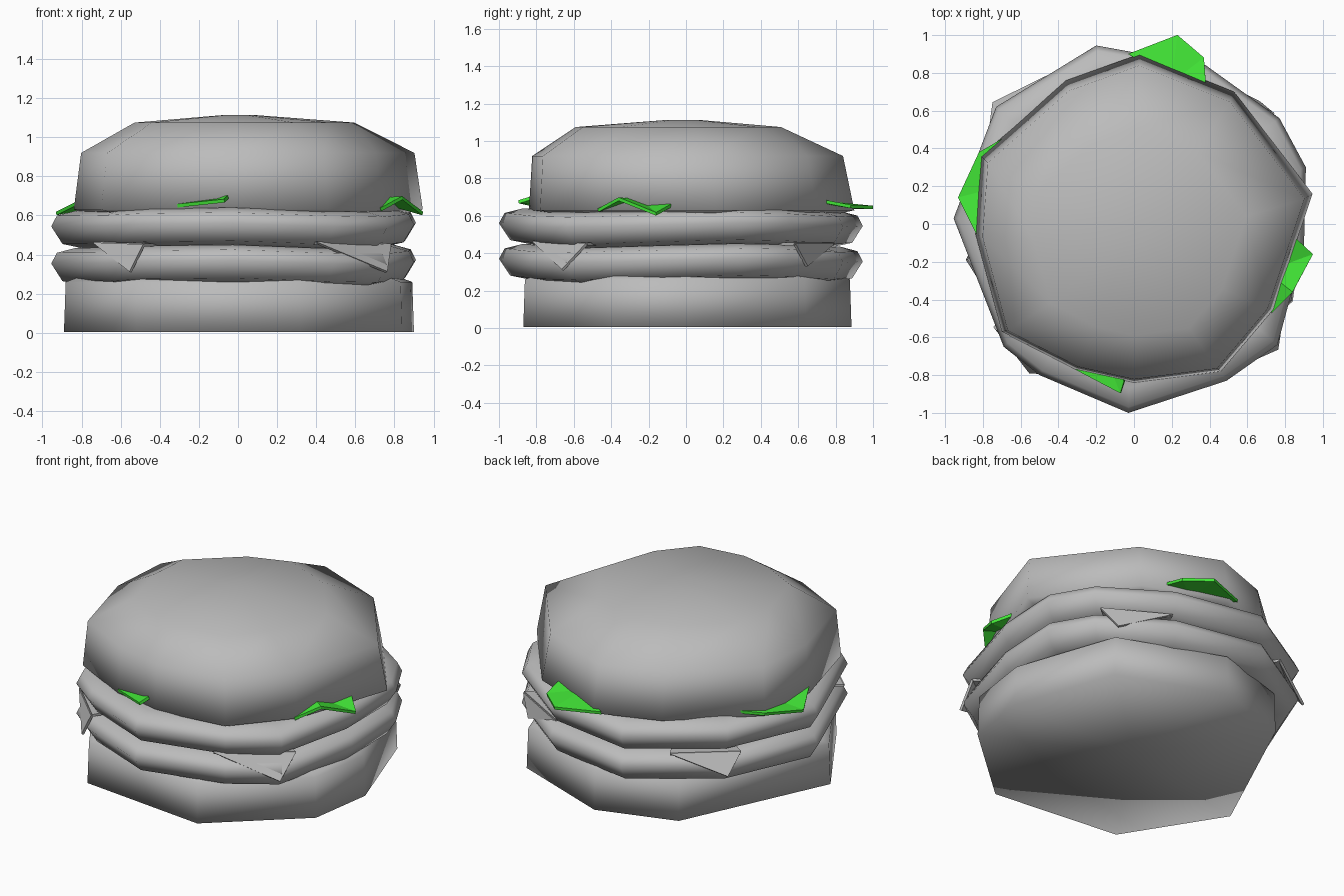
import bpy
import bmesh
from math import sin, atan2

cube = bpy.data.objects.get("Cube")
if cube:
    bpy.data.objects.remove(cube)


def material(name, color):
    m = bpy.data.materials.new(name)
    m.use_nodes = True
    m.diffuse_color = color
    m.node_tree.nodes["Principled BSDF"].inputs["Base Color"].default_value = color
    return m


GREY = material("plain grey", (0.5, 0.5, 0.5, 1))
GREEN = material("leaf green", (0.055, 0.8, 0.038, 1))


def finish(name, bm, mat, smooth):
    bmesh.ops.recalc_face_normals(bm, faces=bm.faces)
    for f in bm.faces:
        f.smooth = smooth
    mesh = bpy.data.meshes.new(name)
    bm.to_mesh(mesh)
    bm.free()
    mesh.materials.append(mat)
    obj = bpy.data.objects.new(name, mesh)
    bpy.context.collection.objects.link(obj)
    return obj


def loft(name, outline, rings, wave=0.0, phase=0.0):
    """Stack copies of an outline; each ring is (scale, y shift, height)."""
    bm = bmesh.new()
    loops = []
    for scale, shift, z in rings:
        loops.append([bm.verts.new((x * scale, y * scale + shift,
                                    z + wave * sin(3 * atan2(y, x) + phase)))
                      for x, y in outline])
    n = len(outline)
    for low, high in zip(loops, loops[1:]):
        for i in range(n):
            j = (i + 1) % n
            bm.faces.new((low[i], low[j], high[j], high[i]))
    # close both ends with a fan around a centre point
    for loop, (_, shift, z) in ((loops[0], rings[0]), (loops[-1], rings[-1])):
        centre = bm.verts.new((0, shift, z))
        for i in range(n):
            bm.faces.new((loop[i], loop[(i + 1) % n], centre))
    return finish(name, bm, GREY, True)


def slab(name, points, mat, thickness):
    """Thin folded sheet fanned out from its first point."""
    bm = bmesh.new()
    v = [bm.verts.new(p) for p in points]
    for a, b in zip(v[1:], v[2:]):
        bm.faces.new((v[0], a, b))
    obj = finish(name, bm, mat, False)
    mod = obj.modifiers.new("thickness", "SOLIDIFY")
    mod.thickness = thickness
    mod.offset = 0
    return obj


# Bottom bun
bottom_outline = [(-.52, -.78), (.32, -.87), (.84, -.41), (.9, 0), (.68, .64),
                  (.03, .885), (-.46, .73), (-.89, -.19)]
loft("bottom_bun", bottom_outline, [(1, 0, 0.005), (0.99, 0, 0.26), (0.9, 0, 0.29)])

# Two patties with the same rounded, uneven rim
patty_outline = [(-.03, -1), (.49, -.83), (.76, -.64), (.9, -.12), (.91, .3),
                 (.77, .56), (.38, .84), (-.2, .945), (-.73, .62), (-.955, .03),
                 (-.69, -.65), (-.5, -.8)]
for name, z in (("lower_patty", 0.25), ("upper_patty", 0.44)):
    loft(name, patty_outline,
         [(0.84, 0, z), (0.94, 0, z + 0.02), (1, 0, z + 0.11),
          (0.97, 0, z + 0.165), (0.87, 0, z + 0.19)],
         0.012, 0.6)

# Cheese slice corners folding down between the patties
cheese = {
    "front_right": [(-.74, -.54, .46), (-.55, -.785, .31), (-.48, -.79, .45)],
    "front_left": [(.4, -.82, .46), (.76, -.66, .31), (.78, -.53, .45)],
    "back_left": [(.74, .58, .45), (.66, .645, .33), (.37, .79, .45)],
    "back_right": [(-.44, .79, .45), (-.745, .64, .33), (-.76, .53, .45)],
}
for name, (a, tip, b) in cheese.items():
    slab("cheese_corner_" + name, [(0, 0, .45), a, b], GREY, 0.015)
    slab("cheese_tip_" + name, [a, tip, b], GREY, 0.015)

# Lettuce leaves poking out under the top bun
leaves = {
    "back": [(.2, .75, .67), (-.03, .9, .645), (.23, 1, .645), (.37, .88, .65), (.38, .75, .675)],
    "right": [(-.7, .2, .66), (-.7, .45, .66), (-.82, .38, .65), (-.93, .14, .61), (-.83, -.06, .66)],
    "left": [(.7, -.25, .68), (.73, -.47, .63), (.84, -.36, .69), (.945, -.16, .61), (.85, -.07, .66)],
    "front": [(-.15, -.7, .68), (-.31, -.77, .65), (-.07, -.895, .675), (-.05, -.83, .695)],
}
for name, points in leaves.items():
    slab("lettuce_" + name, points, GREEN, 0.018)

# Domed top bun, leaning slightly forward
top_outline = [(0, -.84), (.46, -.78), (.74, -.45), (.945, .16), (.53, .7),
               (.03, .9), (-.36, .76), (-.81, .36), (-.84, -.05), (-.7, -.57),
               (-.31, -.77)]
loft("top_bun", top_outline,
     [(0.9, 0, 0.61), (1, 0, 0.63), (0.955, -.02, 0.92), (0.63, -.06, 1.075),
      (0.1, -.02, 1.113)])
